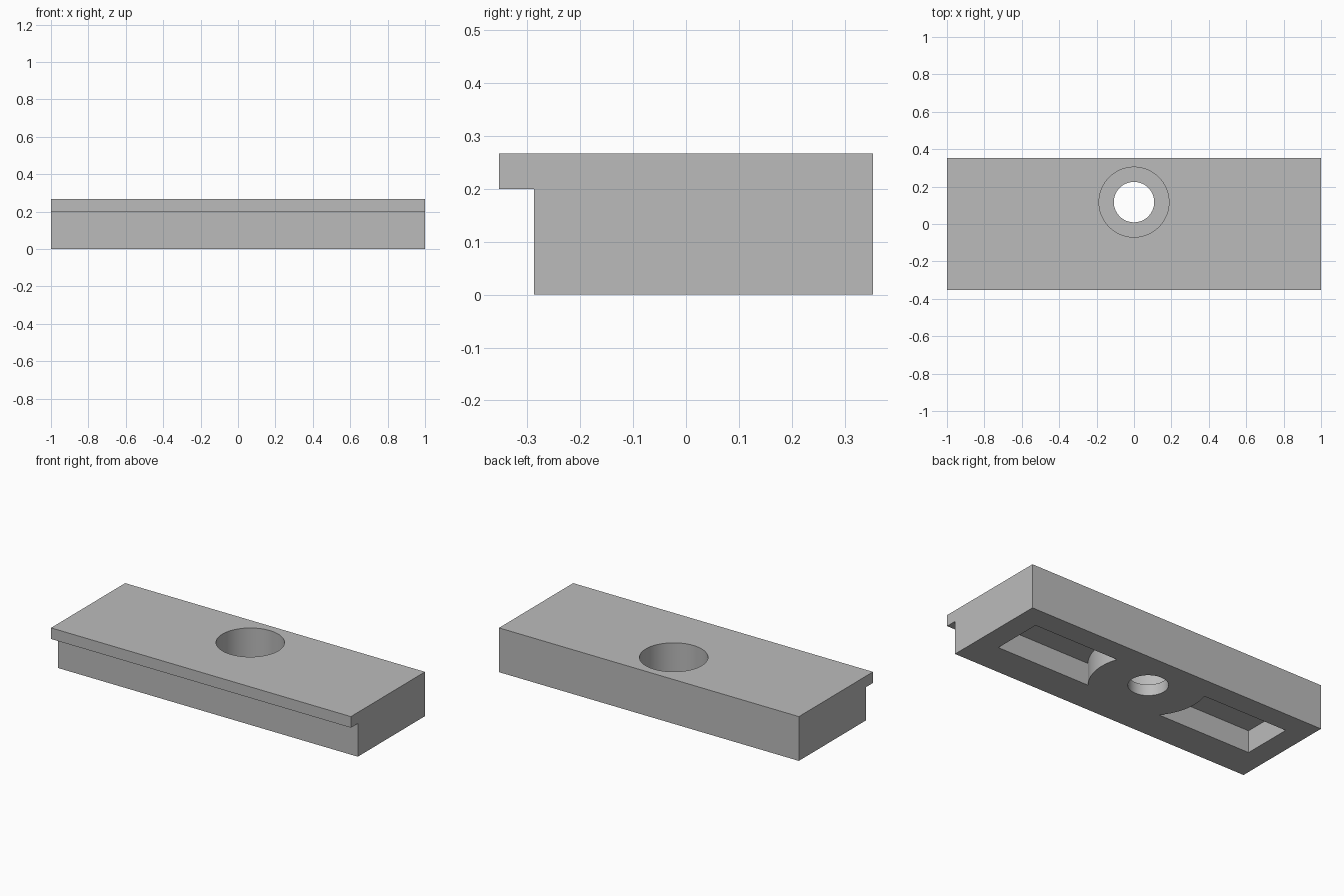
import bpy
import bmesh
from math import asin, sin, cos, sqrt

cube = bpy.data.objects.get("Cube")
if cube:
    bpy.data.objects.remove(cube, do_unlink=True)

# Main dimensions
HEIGHT = 0.267
BACK, FRONT, LIP_FRONT = 0.353, -0.287, -0.353
LIP_Z = 0.2
HOLE_Y = 0.117
BORE_R, COUNTERBORE_R = 0.108, 0.187
SEAT_Z = 0.067
POCKET_DEPTH, POCKET_END = 0.133, 0.867
POCKET_FRONT, POCKET_BACK = -0.087, 0.22
BOSS_R = 0.32

grey = bpy.data.materials.new("plain grey")
grey.use_nodes = True
grey.diffuse_color = (0.5, 0.5, 0.5, 1)
grey.node_tree.nodes["Principled BSDF"].inputs["Base Color"].default_value = (0.5, 0.5, 0.5, 1)


def prism(name, points, offset):
    """Extrude a closed outline of 3D points along an offset."""
    bm = bmesh.new()
    face = bm.faces.new([bm.verts.new(p) for p in points])
    result = bmesh.ops.extrude_face_region(bm, geom=[face])
    moved = [v for v in result["geom"] if isinstance(v, bmesh.types.BMVert)]
    bmesh.ops.translate(bm, verts=moved, vec=offset)
    bmesh.ops.recalc_face_normals(bm, faces=bm.faces)
    mesh = bpy.data.meshes.new(name)
    bm.to_mesh(mesh)
    bm.free()
    mesh.materials.append(grey)
    obj = bpy.data.objects.new(name, mesh)
    bpy.context.collection.objects.link(obj)
    return obj


def cylinder(name, radius, bottom, top):
    bpy.ops.mesh.primitive_cylinder_add(
        vertices=96, radius=radius, depth=top - bottom,
        location=(0, HOLE_Y, (bottom + top) / 2))
    obj = bpy.context.object
    obj.name = name
    obj.data.materials.append(grey)
    return obj


def pocket(name, side):
    """Rectangular recess whose inner end wraps round the central boss."""
    a0 = asin((POCKET_FRONT - HOLE_Y) / BOSS_R)
    a1 = asin((POCKET_BACK - HOLE_Y) / BOSS_R)
    steps = 20
    angles = [a1 + (a0 - a1) * i / steps for i in range(steps + 1)]
    outline = [(POCKET_END, POCKET_FRONT), (POCKET_END, POCKET_BACK)]
    outline += [(BOSS_R * cos(a), HOLE_Y + BOSS_R * sin(a)) for a in angles]
    return prism(name, [(side * x, y, -0.1) for x, y in outline],
                 (0, 0, POCKET_DEPTH + 0.1))


# Stepped block with overhanging front lip
section = [(FRONT, 0), (BACK, 0), (BACK, HEIGHT), (LIP_FRONT, HEIGHT),
           (LIP_FRONT, LIP_Z), (FRONT, LIP_Z)]
block = prism("stepped_block", [(-1, y, z) for y, z in section], (2, 0, 0))

# Counterbored hole and the two underside pockets
cutters = [
    cylinder("counterbore_cutter", COUNTERBORE_R, SEAT_Z, HEIGHT + 0.1),
    cylinder("bore_cutter", BORE_R, -0.1, HEIGHT + 0.05),
    pocket("left_pocket_cutter", 1),
    pocket("right_pocket_cutter", -1),
]
bpy.context.view_layer.objects.active = block
for cutter in cutters:
    mod = block.modifiers.new(cutter.name, "BOOLEAN")
    mod.operation = "DIFFERENCE"
    mod.solver = "EXACT"
    mod.object = cutter
    bpy.ops.object.modifier_apply(modifier=mod.name)
for cutter in cutters:
    bpy.data.objects.remove(cutter, do_unlink=True)

# Smooth round walls, crisp edges
bpy.ops.object.select_all(action="DESELECT")
block.select_set(True)
bpy.context.view_layer.objects.active = block
bpy.ops.object.shade_smooth_by_angle(angle=0.5)
